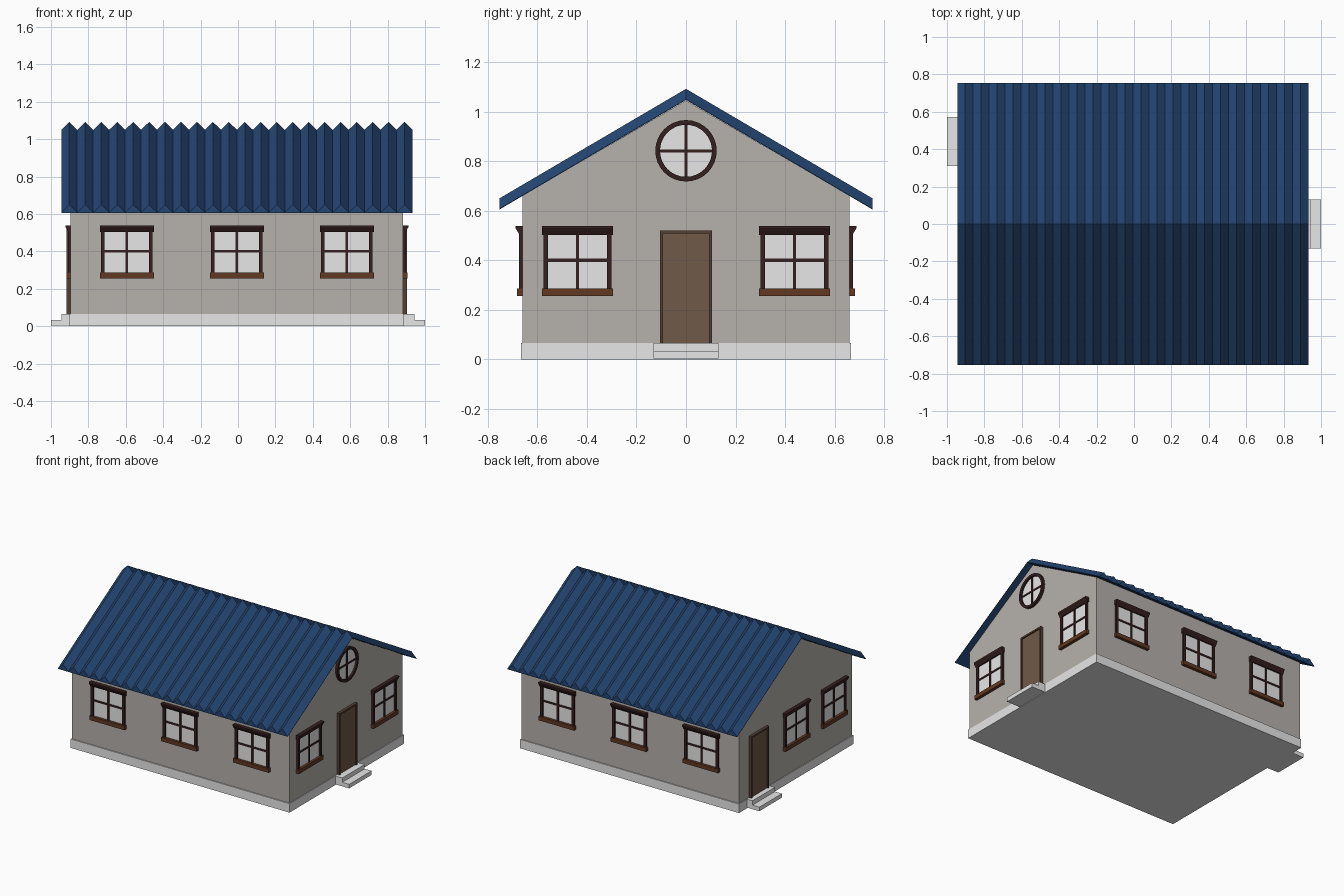
import bpy, bmesh, math
from mathutils import Matrix

if "Cube" in bpy.data.objects:
    bpy.data.objects.remove(bpy.data.objects["Cube"])


def material(name, r, g, b):
    m = bpy.data.materials.new(name)
    m.diffuse_color = (r, g, b, 1)
    m.use_nodes = True
    m.node_tree.nodes["Principled BSDF"].inputs["Base Color"].default_value = m.diffuse_color
    return m


WALL = material("wall plaster", 0.47, 0.44, 0.41)
STONE = material("pale stone", 0.80, 0.80, 0.80)
ROOF = material("blue roof", 0.018, 0.060, 0.17)
DOOR = material("door wood", 0.16, 0.10, 0.065)
FRAME = material("door frame wood", 0.085, 0.05, 0.033)
DARK = material("dark window wood", 0.036, 0.014, 0.014)
SILL = material("sill wood", 0.12, 0.04, 0.016)

CX = -0.006            # house centre along x
HX, HY = 0.889, 0.66   # wall half sizes
SLOPE = 0.587
RIDGE = 1.048


def finish(name, bm, mat, matrix=Matrix()):
    bmesh.ops.recalc_face_normals(bm, faces=bm.faces)
    me = bpy.data.meshes.new(name)
    bm.to_mesh(me)
    bm.free()
    me.materials.append(mat)
    ob = bpy.data.objects.new(name, me)
    ob.matrix_world = matrix
    bpy.context.collection.objects.link(ob)
    return ob


def prism(name, mat, profile, x0, x1, matrix=Matrix()):
    """Extrude a (y, z) profile along x."""
    bm = bmesh.new()
    a = [bm.verts.new((x0, y, z)) for y, z in profile]
    b = [bm.verts.new((x1, y, z)) for y, z in profile]
    bm.faces.new(a)
    bm.faces.new(b)
    n = len(profile)
    for i in range(n):
        j = (i + 1) % n
        bm.faces.new((a[i], a[j], b[j], b[i]))
    return finish(name, bm, mat, matrix)


def box(name, mat, x0, x1, y0, y1, z0, z1, matrix=Matrix()):
    return prism(name, mat, [(y0, z0), (y1, z0), (y1, z1), (y0, z1)], x0, x1, matrix)


def on_wall(side, along):
    """Local frame on a wall: +y points outward, x runs along the wall."""
    angle, pos = {
        "front": (math.pi, (CX + along, -HY, 0)),
        "back": (0, (CX + along, HY, 0)),
        "right": (-math.pi / 2, (CX + HX, along, 0)),
        "left": (math.pi / 2, (CX - HX, along, 0)),
    }[side]
    return Matrix.Translation(pos) @ Matrix.Rotation(angle, 4, 'Z')


# foundation and walls with gables
box("foundation", STONE, CX - 0.894, CX + 0.894, -0.667, 0.667, 0, 0.066)
eave_z = RIDGE - HY * SLOPE
prism("walls", WALL, [(-HY, 0.066), (HY, 0.066), (HY, eave_z), (0, RIDGE - 0.003), (-HY, eave_z)],
      CX - HX, CX + HX)

# ridged roof: zigzag top, flat underside
RIBS, RX, RY, RIB_H = 22, 0.939, 0.753, 0.044
bm = bmesh.new()
rows = []
for i in range(2 * RIBS + 1):
    x = CX - RX + i * RX / RIBS
    lift = RIB_H if i % 2 else 0.002
    row = []
    for dz in (lift, -0.001):
        row += [bm.verts.new((x, y, RIDGE - abs(y) * SLOPE + dz)) for y in (-RY, 0, RY)]
    rows.append(row)
for p, q in zip(rows, rows[1:]):
    for s, t in ((0, 1), (1, 2), (2, 5), (5, 4), (4, 3), (3, 0)):
        bm.faces.new((p[s], p[t], q[t], q[s]))
for r in (rows[0], rows[-1]):
    bm.faces.new((r[0], r[1], r[4], r[3]))
    bm.faces.new((r[1], r[2], r[5], r[4]))
finish("roof", bm, ROOF)


def window(side, along):
    m = on_wall(side, along)
    n = side + "_window_"
    box(n + "glass", STONE, -0.13, 0.13, -0.01, 0.003, 0.28, 0.505, m)
    for s in (-1, 1):
        u = sorted((s * 0.119, s * 0.138))
        box(n + "jamb", DARK, u[0], u[1], -0.01, 0.014, 0.28, 0.505, m)
    box(n + "upright_bar", DARK, -0.007, 0.007, -0.01, 0.009, 0.28, 0.505, m)
    box(n + "cross_bar", DARK, -0.13, 0.13, -0.01, 0.008, 0.394, 0.407, m)
    box(n + "sill", SILL, -0.144, 0.144, -0.01, 0.022, 0.256, 0.286, m)
    # lintel flares outward at the top
    prism(n + "lintel", DARK, [(-0.01, 0.503), (0.012, 0.503), (0.028, 0.53), (0.028, 0.538), (-0.01, 0.538)],
          -0.144, 0.144, m)


for side in ("front", "back"):
    for along in (-0.588, 0, 0.588):
        window(side, along)
for along in (-0.438, 0.438):
    window("right", along)
for along in (-0.44, 0.0):
    window("left", along)


# doors with frame and two steps
def door(side, along):
    m = on_wall(side, along)
    n = side + "_door"
    box(n, DOOR, -0.095, 0.095, -0.01, 0.012, 0.066, 0.51, m)
    for s in (-1, 1):
        u = sorted((s * 0.092, s * 0.104))
        box(n + "_post", FRAME, u[0], u[1], -0.01, 0.021, 0.066, 0.52, m)
    box(n + "_head", FRAME, -0.093, 0.093, -0.01, 0.021, 0.508, 0.52, m)
    reach = 1 - HX + (CX if side == "left" else -CX)
    prism(side + "_steps", STONE, [(0, 0.004), (reach, 0.004), (reach, 0.034), (reach - 0.056, 0.034),
                                   (reach - 0.056, 0.066), (0, 0.066)], -0.131, 0.131, m)


door("right", 0)
door("left", 0.441)

# round gable window on the right
m = on_wall("right", 0)
SEG, CZ = 32, 0.842
bm = bmesh.new()
rings = []
for r, y in ((0.124, -0.005), (0.124, 0.018), (0.105, 0.018), (0.105, -0.005)):
    rings.append([bm.verts.new((r * math.cos(2 * math.pi * i / SEG), y, CZ + r * math.sin(2 * math.pi * i / SEG)))
                  for i in range(SEG)])
for k in range(4):
    a, b = rings[k], rings[(k + 1) % 4]
    for i in range(SEG):
        j = (i + 1) % SEG
        bm.faces.new((a[i], a[j], b[j], b[i]))
finish("round_window_frame", bm, DARK, m)
bm = bmesh.new()
bmesh.ops.create_cone(bm, cap_ends=True, segments=SEG, radius1=0.11, radius2=0.11, depth=0.008,
                      matrix=Matrix.Translation((0, 0, CZ)) @ Matrix.Rotation(math.pi / 2, 4, 'X'))
finish("round_window_glass", bm, STONE, m)
box("round_window_upright", DARK, -0.006, 0.006, -0.005, 0.01, CZ - 0.11, CZ + 0.11, m)
box("round_window_cross", DARK, -0.11, 0.11, -0.005, 0.009, CZ - 0.006, CZ + 0.006, m)
